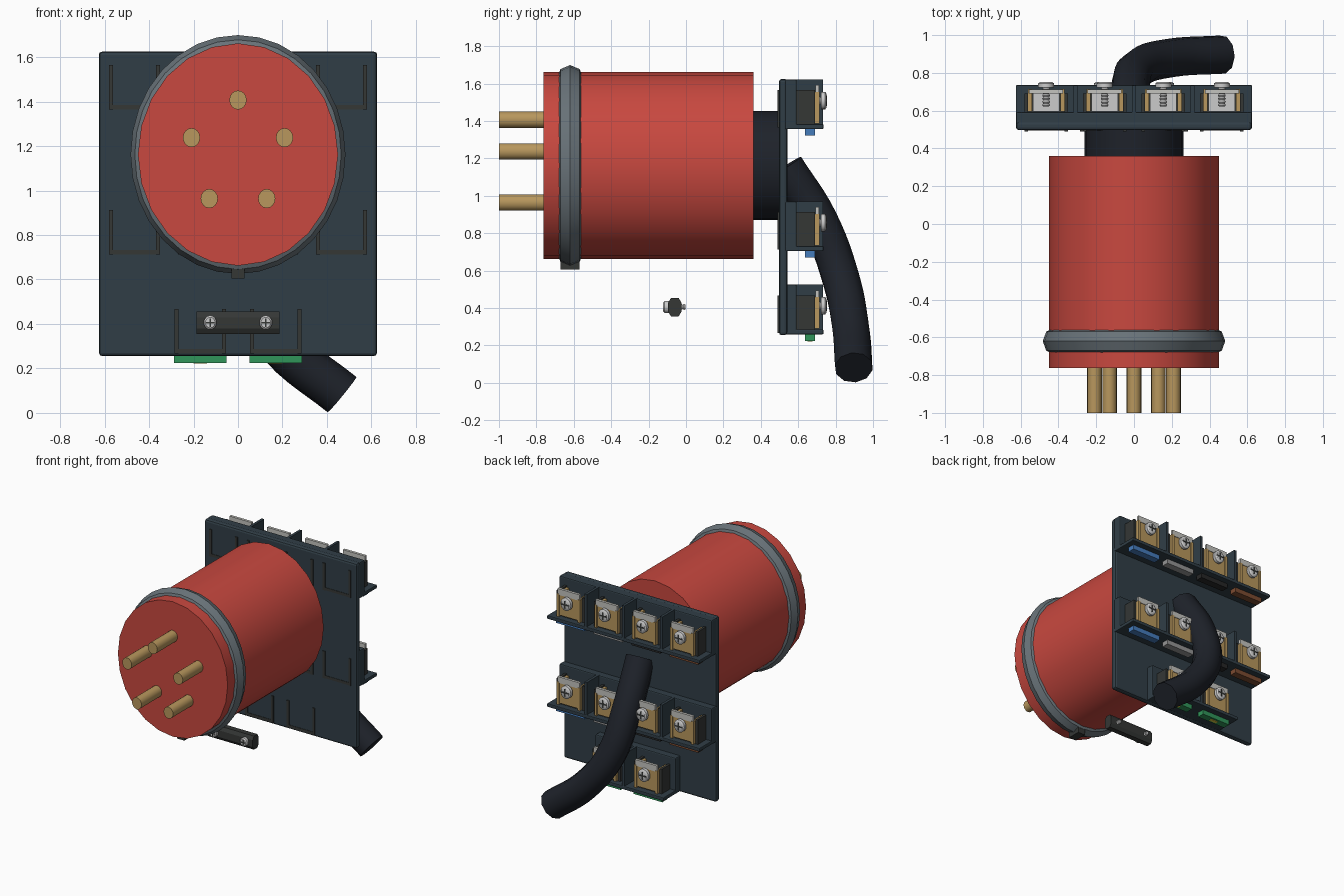
import bpy, bmesh, math
from mathutils import Matrix

if "Cube" in bpy.data.objects:
    bpy.data.objects.remove(bpy.data.objects["Cube"])

COLORS = {
    "red": (0.58, 0.065, 0.05), "slate": (0.03, 0.048, 0.062), "black": (0.013, 0.016, 0.023),
    "brass": (0.48, 0.31, 0.11), "steel": (0.58, 0.59, 0.60), "grey": (0.14, 0.17, 0.19),
    "charcoal": (0.035, 0.038, 0.036), "label": (0.55, 0.55, 0.52), "blue": (0.06, 0.2, 0.5),
    "tag_grey": (0.3, 0.3, 0.3), "tag_black": (0.02, 0.02, 0.02), "brown": (0.2, 0.07, 0.03),
    "green": (0.03, 0.3, 0.1), "yellow": (0.75, 0.6, 0.05),
}
MATS = {}
for key, rgb in COLORS.items():
    MATS[key] = bpy.data.materials.new(key)
    MATS[key].diffuse_color = (*rgb, 1)


def finish(name, bm, mat, smooth=False):
    bmesh.ops.recalc_face_normals(bm, faces=bm.faces)
    me = bpy.data.meshes.new(name)
    bm.to_mesh(me)
    bm.free()
    ob = bpy.data.objects.new(name, me)
    bpy.context.collection.objects.link(ob)
    me.materials.append(MATS[mat])
    if smooth:
        bpy.ops.object.select_all(action='DESELECT')
        ob.select_set(True)
        bpy.context.view_layer.objects.active = ob
        bpy.ops.object.shade_smooth_by_angle(angle=math.radians(35))
    return ob


def boxes(name, mat, *ranges, bevel=0):
    """One object from boxes given as (x0, x1, y0, y1, z0, z1)."""
    bm = bmesh.new()
    for x0, x1, y0, y1, z0, z1 in ranges:
        m = Matrix.Translation(((x0 + x1) / 2, (y0 + y1) / 2, (z0 + z1) / 2))
        bmesh.ops.create_cube(bm, size=1, matrix=m @ Matrix.Diagonal((x1 - x0, y1 - y0, z1 - z0, 1)))
    ob = finish(name, bm, mat)
    if bevel:
        mod = ob.modifiers.new("bevel", 'BEVEL')
        mod.width, mod.segments = bevel, 2
    return ob


def lathe(name, mat, profile, x, z, n=24, sx=0.9, closed=False):
    """Revolve (y, radius) points about a y axis; sx flattens in x."""
    bm = bmesh.new()
    rings = []
    for y, r in profile:
        rings.append([bm.verts.new((x + sx * r * math.sin(2 * math.pi * i / n), y,
                                    z + r * math.cos(2 * math.pi * i / n))) for i in range(n)])
    pairs = list(zip(rings, rings[1:]))
    if closed:
        pairs.append((rings[-1], rings[0]))
    else:
        bm.faces.new(rings[0])
        bm.faces.new(rings[-1])
    for a, b in pairs:
        for i in range(n):
            j = (i + 1) % n
            bm.faces.new((a[i], a[j], b[j], b[i]))
    return finish(name, bm, mat, True)


def screw(name, x, y, z, r, length, d):
    """Cross-head screw; y is the outer face, d the outward y direction."""
    head = [(y, r * 0.75), (y - d * 0.008, r), (y - d * 0.03, r)]
    shaft = [(y - d * (0.03 + length * k / 12), r * (0.5 if k % 2 else 0.36)) for k in range(13)]
    lathe(name, "steel", head + shaft, x, z, 16)
    ya, yb = sorted((y - d * 0.006, y + d * 0.001))
    a, b = r * 0.6, r * 0.12
    boxes(name + "_cross", "charcoal", (x - a, x + a, ya, yb, z - b, z + b),
          (x - b, x + b, ya, yb, z - a, z + a))


# Plug body, collar, neck
CZ = 1.162
lathe("plug_body", "red", [(-0.763, 0.5), (0.36, 0.5)], 0, CZ)
lathe("collar_ring", "grey",
      [(-0.62 + 0.072 * math.sin(k * math.pi / 4), 0.465 + 0.072 * math.cos(k * math.pi / 4)) for k in range(8)],
      0, CZ, 32, closed=True)
lathe("neck", "black", [(0.33, 0.292), (0.51, 0.292)], 0, CZ)
boxes("key_tab", "charcoal", (-0.03, 0.03, -0.67, -0.57, 0.605, 0.66))

# Five contact pins
for k in range(5):
    t = 2 * math.pi * k / 5
    lathe(f"pin_{k + 1}", "brass", [(-1.0, 0.043), (-0.74, 0.043)],
          0.22 * math.sin(t), CZ + 0.245 * math.cos(t), 16)

# Loose cable clamp bar, an octagonal prism with two screws
bm = bmesh.new()
oct_yz = [(-0.095, 0.38), (-0.08, 0.355), (-0.04, 0.355), (-0.025, 0.38),
          (-0.025, 0.43), (-0.04, 0.455), (-0.08, 0.455), (-0.095, 0.43)]
base = bm.faces.new([bm.verts.new((-0.187, y, z)) for y, z in oct_yz])
ext = bmesh.ops.extrude_face_region(bm, geom=[base], use_keep_orig=True)
bmesh.ops.translate(bm, vec=(0.374, 0, 0), verts=[v for v in ext["geom"] if isinstance(v, bmesh.types.BMVert)])
finish("clamp_bar", bm, "charcoal")
for s in (-1, 1):
    screw("clamp_screw", s * 0.125, -0.122, 0.406, 0.032, 0.09, -1)

# Mounting plate
boxes("back_plate", "slate", (-0.625, 0.625, 0.497, 0.542, 0.255, 1.625), bevel=0.015)


def terminal(x, z, tag):
    w = 0.115
    boxes("terminal_cup", "charcoal",
          (x - w, x - w + 0.018, 0.49, 0.69, z + 0.008, z + 0.208),
          (x + w - 0.018, x + w, 0.49, 0.69, z + 0.008, z + 0.208),
          (x - w, x + w, 0.494, 0.69, z + 0.008, z + 0.028))
    boxes("terminal_clamp", "brass",
          (x - 0.096, x - 0.076, 0.595, 0.715, z + 0.03, z + 0.198),
          (x + 0.076, x + 0.096, 0.595, 0.715, z + 0.03, z + 0.198),
          (x - 0.08, x + 0.08, 0.695, 0.708, z + 0.04, z + 0.19))
    boxes("pressure_plate", "steel", (x - 0.07, x + 0.07, 0.595, 0.696, z + 0.08, z + 0.09))
    screw("terminal_screw", x, 0.752, z + 0.152, 0.047, 0.1, 1)
    boxes("blank_label", "label", (x - 0.09, x + 0.09, 0.692, 0.712, z + 0.19, z + 0.235))
    boxes("colour_tag", tag, (x - 0.118, x + 0.118, 0.635, 0.69, z - 0.035, z + 0.005))
    if tag == "green":
        boxes("tag_stripe", "yellow", (x - 0.03, x + 0.03, 0.65, 0.675, z - 0.038, z - 0.03))


# Terminal rows: backing slab, shelf, dividers and terminals
phases = ["brown", "tag_black", "tag_grey", "blue"]
four = [-0.465, -0.155, 0.155, 0.465]
for row, z0, half, xs, tags in (("input", 1.357, 0.625, four, phases),
                                ("output", 0.705, 0.625, four, phases),
                                ("earth", 0.26, 0.33, [-0.17, 0.17], ["green"] * 2)):
    boxes(row + "_slab", "slate", (-half, half, 0.53, 0.592, z0, z0 + 0.265), bevel=0.008)
    boxes(row + "_shelf", "slate", (-half, half, 0.53, 0.735, z0, z0 + 0.026), bevel=0.005)
    mids = [(a + b) / 2 for a, b in zip(xs, xs[1:])]
    boxes(row + "_dividers", "slate", *[(m - 0.01, m + 0.01, 0.54, 0.733, z0 + 0.005, z0 + 0.265) for m in mids])
    for x, tag in zip(xs, tags):
        terminal(x, z0, tag)

# Bent cable
cu = bpy.data.curves.new("cable", 'CURVE')
cu.dimensions = '3D'
cu.bevel_depth, cu.bevel_resolution, cu.resolution_u = 0.103, 3, 6
cu.use_fill_caps = True
path = [(0, 0.53, 1.155), (-0.02, 0.71, 0.87), (0.03, 0.83, 0.55), (0.2, 0.88, 0.3), (0.468, 0.897, 0.082)]
sp = cu.splines.new('BEZIER')
sp.bezier_points.add(len(path) - 1)
for p, co in zip(sp.bezier_points, path):
    p.co = co
    p.handle_left_type = p.handle_right_type = 'AUTO'
cable = bpy.data.objects.new("cable", cu)
bpy.context.collection.objects.link(cable)
bpy.ops.object.select_all(action='DESELECT')
cable.select_set(True)
bpy.context.view_layer.objects.active = cable
bpy.ops.object.convert(target='MESH')
cable = bpy.context.view_layer.objects.active
cable.data.materials.clear()
cable.data.materials.append(MATS["black"])
bpy.ops.object.shade_smooth_by_angle(angle=math.radians(50))

for m in bpy.data.materials:
    if m.users and not m.is_grease_pencil:
        m.use_nodes = True
        m.node_tree.nodes["Principled BSDF"].inputs["Base Color"].default_value = m.diffuse_color
